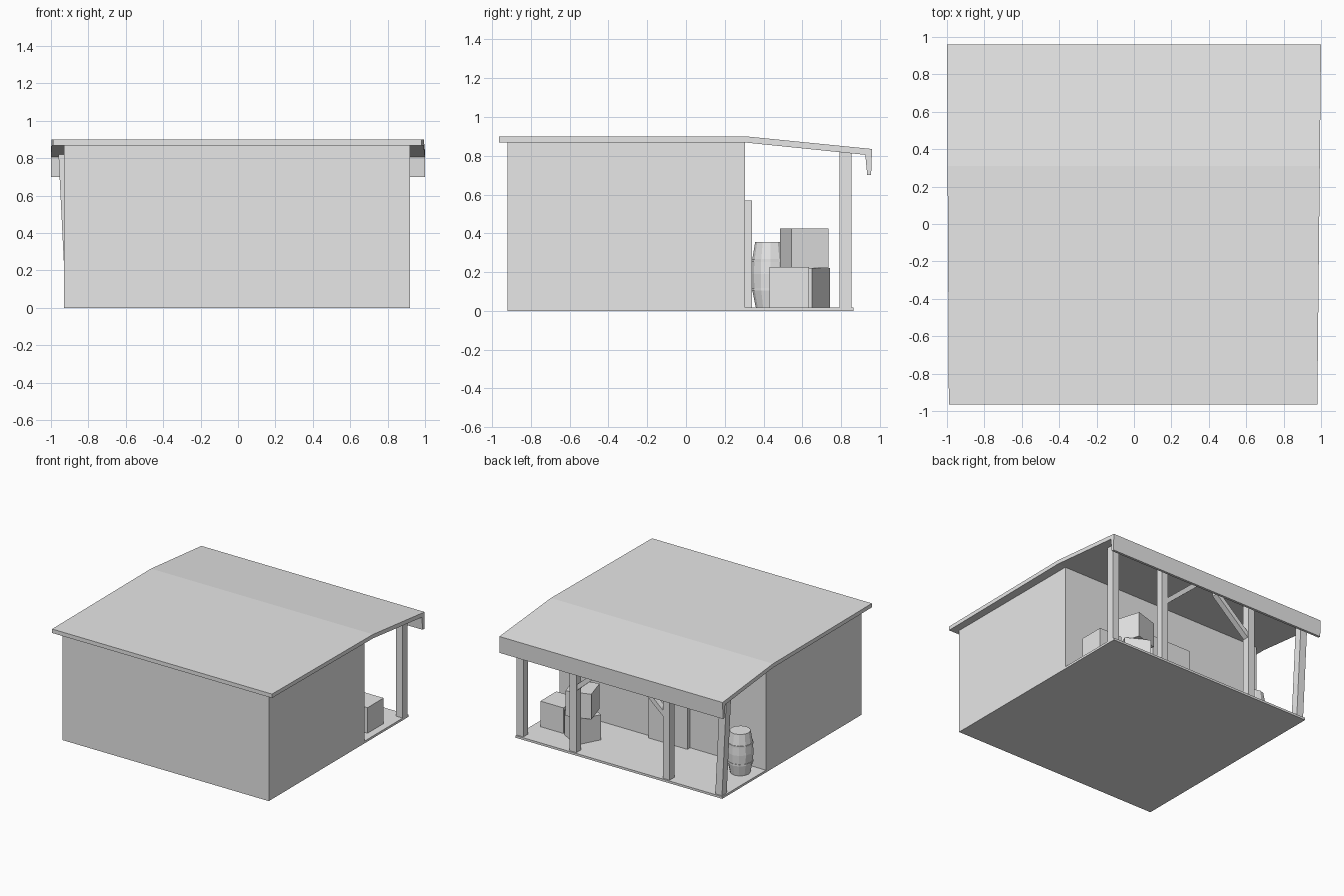
import bpy, bmesh
from math import radians, cos, sin, tau
from mathutils import Vector

cube = bpy.data.objects.get("Cube")
if cube:
    bpy.data.objects.remove(cube, do_unlink=True)

GREY = bpy.data.materials.new("plain_grey")
GREY.use_nodes = True
GREY.diffuse_color = (0.8, 0.8, 0.8, 1)
GREY.node_tree.nodes["Principled BSDF"].inputs["Base Color"].default_value = (0.8, 0.8, 0.8, 1)


def finish(name, bm):
    bmesh.ops.recalc_face_normals(bm, faces=bm.faces)
    mesh = bpy.data.meshes.new(name)
    bm.to_mesh(mesh)
    bm.free()
    mesh.materials.append(GREY)
    obj = bpy.data.objects.new(name, mesh)
    bpy.context.collection.objects.link(obj)
    return obj


def loft(name, rings):
    """Closed solid through rings of points, capped at both ends."""
    bm = bmesh.new()
    loops = [[bm.verts.new(p) for p in ring] for ring in rings]
    for a, b in zip(loops, loops[1:]):
        for i in range(len(a)):
            j = (i + 1) % len(a)
            bm.faces.new((a[i], a[j], b[j], b[i]))
    bm.faces.new(loops[0])
    bm.faces.new(loops[-1])
    return finish(name, bm)


def box(name, x, y, z, turn=0):
    """Box from min/max pairs, turned about its own upright axis."""
    lo, hi = Vector((x[0], y[0], z[0])), Vector((x[1], y[1], z[1]))
    mid, size = (lo + hi) / 2, hi - lo
    bm = bmesh.new()
    bmesh.ops.create_cube(bm, size=1)
    for v in bm.verts:
        v.co = v.co * size
    obj = finish(name, bm)
    obj.location = mid
    obj.rotation_euler.z = radians(turn)
    return obj


def beam(name, start, end, half, along):
    """Leaning beam; its end cuts lie across the given axis, 'x' or 'z'."""
    corners = [(-half, -half), (half, -half), (half, half), (-half, half)]
    rings = []
    for p in (start, end):
        if along == "z":
            rings.append([(p[0] + a, p[1] + b, p[2]) for a, b in corners])
        else:
            rings.append([(p[0], p[1] + a, p[2] + b) for a, b in corners])
    return loft(name, rings)


# Floor slab, main room and the door on the porch wall
FLOOR = 0.018
box("floor", (-0.93, 0.92), (-0.92, 0.865), (0, FLOOR))
box("room", (-0.93, 0.92), (-0.92, 0.305), (0.004, 0.875))
box("door", (-0.25, 0.1), (0.3, 0.34), (FLOOR, 0.57))

# Roof: one bent side profile with a hanging fascia, slightly wider at the porch
profile = [(-0.965, 0.868), (-0.965, 0.9), (0.31, 0.9), (0.96, 0.835),
           (0.955, 0.7), (0.935, 0.7), (0.925, 0.805), (0.31, 0.868)]


def flare(y):
    return (y + 0.965) / 1.925


loft("roof", [[(-0.99 - 0.01 * flare(y), y, z) for y, z in profile],
              [(0.98 + 0.02 * flare(y), y, z) for y, z in profile]])

# Porch posts, the last one leaning outwards
POST_Y = 0.823
for i, (base, top) in enumerate([(0.89, 0.89), (0.415, 0.415), (-0.42, -0.42), (-0.89, -0.93)]):
    beam(f"porch_post_{i + 1}", (base, POST_Y, FLOOR), (top, POST_Y, 0.825), 0.03, "z")

# Diagonal braces between the two middle posts
for i, side in enumerate((1, -1)):
    beam(f"brace_{i + 1}", (side * 0.4, POST_Y, 0.53), (side * 0.09, POST_Y, 0.8), 0.024, "x")

# Crates: two on the floor and one stacked on top
box("crate_side", (0.655, 0.86), (0.43, 0.635), (FLOOR, 0.225))
box("crate_lower", (0.4, 0.6), (0.508, 0.708), (FLOOR, 0.222), -28)
box("crate_upper", (0.4, 0.6), (0.51, 0.71), (0.222, 0.425), 17)


# Barrel with two hoops
def turned(name, outline, sides=12):
    return loft(name, [[(-0.79 + r * cos(tau * k / sides), 0.435 + r * sin(tau * k / sides), z)
                        for k in range(sides)] for r, z in outline])


turned("barrel", [(0.075, FLOOR), (0.094, 0.11), (0.098, 0.19), (0.094, 0.26), (0.078, 0.355)])
for i, z in enumerate((0.112, 0.26)):
    turned(f"barrel_hoop_{i + 1}", [(0.098, z - 0.007), (0.098, z + 0.007)])
